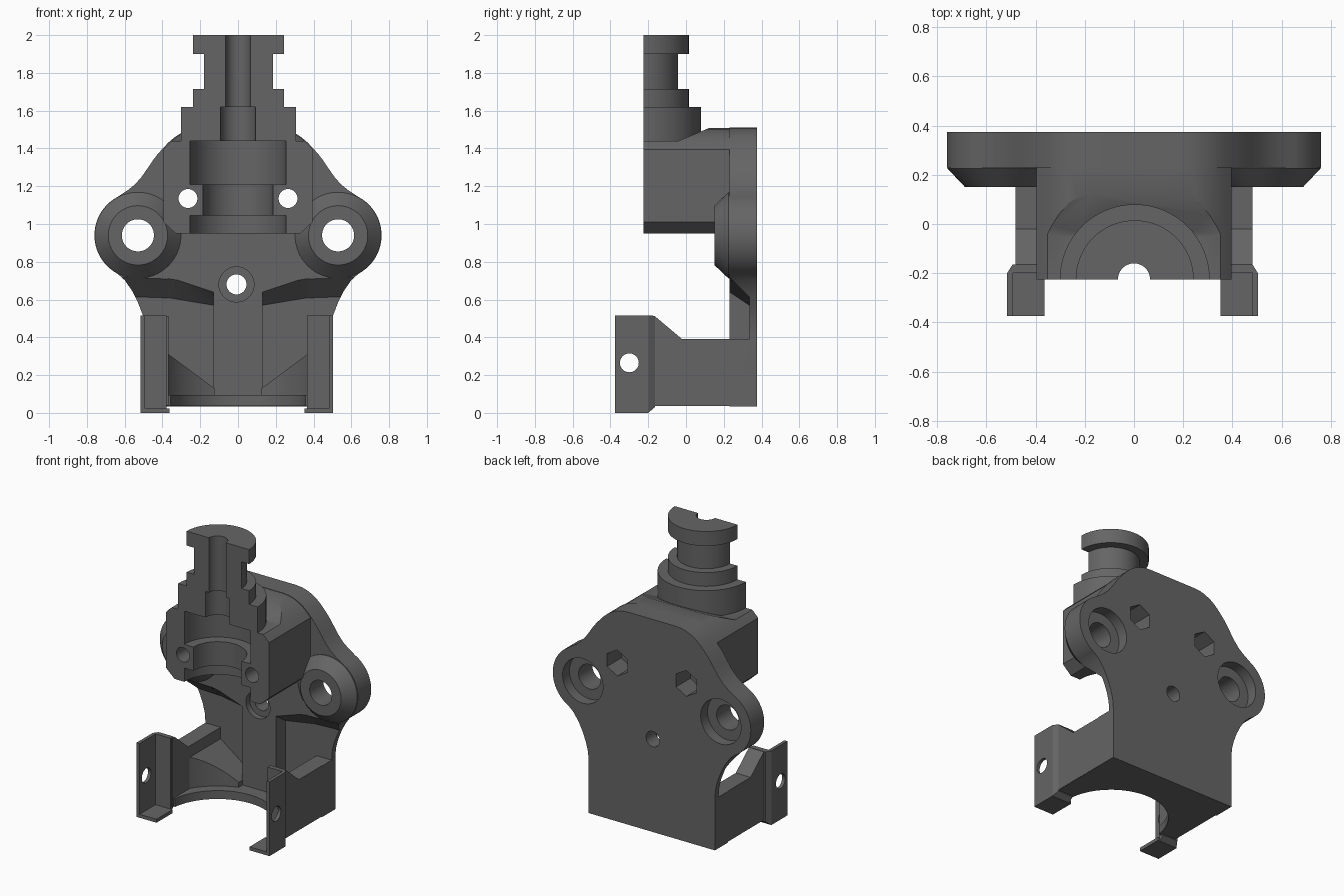
import bpy, bmesh, math
from mathutils import Vector

if "Cube" in bpy.data.objects:
    bpy.data.objects.remove(bpy.data.objects["Cube"])

grey = bpy.data.materials.new("dark_grey")
grey.diffuse_color = (0.13, 0.13, 0.13, 1)
grey.use_nodes = True
grey.node_tree.nodes["Principled BSDF"].inputs["Base Color"].default_value = grey.diffuse_color
AXIS_Y = -0.225          # centre line of the vertical bore


def finish(name, bm):
    bmesh.ops.recalc_face_normals(bm, faces=bm.faces[:])
    me = bpy.data.meshes.new(name)
    bm.to_mesh(me)
    bm.free()
    me.materials.append(grey)
    ob = bpy.data.objects.new(name, me)
    bpy.context.collection.objects.link(ob)
    return ob


def prism(name, pts, a, b, axis='y'):
    """Extrude a profile: (x, z) along y, or (y, z) along x."""
    bm = bmesh.new()
    put = (lambda p, t: (p[0], t, p[1])) if axis == 'y' else (lambda p, t: (t, p[0], p[1]))
    lo = [bm.verts.new(put(p, a)) for p in pts]
    hi = [bm.verts.new(put(p, b)) for p in pts]
    bm.faces.new(lo)
    bm.faces.new(hi[::-1])
    n = len(pts)
    for i in range(n):
        j = (i + 1) % n
        bm.faces.new((lo[i], hi[i], hi[j], lo[j]))
    return finish(name, bm)


def box(name, x0, x1, y0, y1, z0, z1):
    return prism(name, [(x0, z0), (x1, z0), (x1, z1), (x0, z1)], y0, y1)


def hull(name, pts):
    bm = bmesh.new()
    for p in pts:
        bm.verts.new(p)
    bmesh.ops.convex_hull(bm, input=bm.verts[:])
    return finish(name, bm)


def lathe(name, prof, centre, axis='z', n=64, turn=0.0):
    """Solid of revolution from (radius, position) steps."""
    bm = bmesh.new()
    rings = []
    for r, t in prof:
        ring = []
        for i in range(n):
            a = turn + 2 * math.pi * i / n
            u, v = r * math.cos(a), r * math.sin(a)
            p = {'z': (u, v, t), 'y': (u, t, v), 'x': (t, u, v)}[axis]
            ring.append(bm.verts.new(Vector(p) + Vector(centre)))
        rings.append(ring)
    for A, B in zip(rings, rings[1:]):
        for i in range(n):
            j = (i + 1) % n
            bm.faces.new((A[i], A[j], B[j], B[i]))
    bm.faces.new(rings[0][::-1])
    bm.faces.new(rings[-1])
    return finish(name, bm)


def combine(base, other, op):
    m = base.modifiers.new("combine", 'BOOLEAN')
    m.object, m.operation, m.solver = other, op, 'EXACT'
    bpy.context.view_layer.objects.active = base
    bpy.ops.object.modifier_apply(modifier=m.name)
    bpy.data.objects.remove(other)


def add(other):
    combine(body, other, 'UNION')


def cut(other):
    combine(body, other, 'DIFFERENCE')


def both(pts):
    """Close a right-hand outline with its mirror image."""
    return pts + [(-x, z) for x, z in reversed(pts)]


# Back plate with two round ears
ear = [(0.53 + 0.23 * math.cos(math.radians(a)), 0.94 + 0.23 * math.sin(math.radians(a)))
       for a in range(-62, 63, 4)]
shoulder = [(0.40, 1.398), (0.37, 1.43), (0.34, 1.456), (0.31, 1.476), (0.27, 1.495),
            (0.23, 1.506), (0.18, 1.51)]
side = [(0.485, 0.035), (0.485, 0.40), (0.49, 0.46), (0.505, 0.52), (0.53, 0.585),
        (0.56, 0.645), (0.6, 0.703)]
neck = [(0.585, 1.178), (0.545, 1.21), (0.51, 1.25), (0.48, 1.293), (0.45, 1.338), (0.425, 1.37)]
body = prism("bracket_body", both(side + ear + neck + shoulder), 0.23, 0.375)

# Pockets either side of the centre rib
for s in (1, -1):
    cut(hull("pocket_top", [(s * x, y, z) for x, y, z in (
        (0.13, 0.1, 0.3), (0.37, 0.1, 0.3), (0.37, 0.335, 0.3), (0.13, 0.335, 0.3),
        (0.13, 0.2, 0.66), (0.37, 0.2, 0.74), (0.37, 0.335, 0.61), (0.13, 0.335, 0.57),
        (0.13, 0.1, 0.66), (0.37, 0.1, 0.74))]))
    cut(hull("pocket_side", [(s * x, y, z) for x, y, z in (
        (0.36, 0.1, 0.39), (0.7, 0.1, 0.39), (0.7, 0.335, 0.39), (0.36, 0.335, 0.39),
        (0.36, 0.2, 0.737), (0.7, 0.2, 0.75), (0.7, 0.335, 0.62), (0.36, 0.335, 0.608),
        (0.36, 0.1, 0.737), (0.7, 0.1, 0.75))]))
    a, b = sorted((s * 0.13, s * 0.37))
    cut(box("pocket_low", a, b, 0.1, 0.335, 0.09, 0.31))

# Bearing block with a sloped top
block = prism("bearing_block", both([(0.33, 0.95), (0.395, 1.01)] +
              [(x - 0.004, z - 0.003) for x, z in shoulder]), -0.3, 0.3)
combine(block, prism("slope", [(-0.5, 1.44), (-0.04, 1.44), (0.12, 1.507), (0.12, 1.7),
                               (-0.5, 1.7)], -0.6, 0.6, 'x'), 'DIFFERENCE')
add(block)

# Stepped tower
add(lathe("tower", [(0.305, 1.3), (0.305, 1.62), (0.24, 1.62), (0.24, 1.715), (0.182, 1.715),
                    (0.182, 1.9), (0.24, 1.9), (0.24, 2.0)], (0.003, AXIS_Y, 0)))

# Ear bosses
for s in (1, -1):
    add(lathe("ear_boss", [(0.157, 0.15), (0.228, 0.225), (0.228, 0.3)], (s * 0.53, 0, 0.94), 'y'))

# Bottom plate with a round opening
floor = box("bottom_plate", -0.48, 0.48, -0.18, 0.36, 0.037, 0.095)
combine(floor, lathe("opening", [(0.36, -0.1), (0.36, 0.3)], (0, AXIS_Y, 0)), 'DIFFERENCE')
add(floor)

for s in (1, -1):
    dx = -0.006

    def X(v):
        return s * v + dx

    # Corner gusset, hollowed by a round clearance
    gusset = prism("gusset", [(s * x, z) for x, z in (
        (0.38, 0.32), (0.125, 0.13), (0.125, 0.08), (0.38, 0.08))], -0.1, 0.35)
    combine(gusset, lathe("clearance", [(0.43, 0), (0.43, 0.5)], (0, AXIS_Y, 0)), 'DIFFERENCE')
    add(gusset)
    # Side arm
    add(prism("arm", [(-0.19, 0.039), (0.36, 0.039), (0.36, 0.39), (-0.02, 0.39),
                      (-0.165, 0.512), (-0.19, 0.512)], s * 0.368, s * 0.482, 'x'))
    # Clamp at the front of the arm: back wall, outer plate, shelf
    add(hull("clamp_wall", [(X(x), y, z) for x, y, z in (
        (0.372, -0.2, 0.0), (0.51, -0.2, 0.0), (0.372, -0.2, 0.515), (0.51, -0.2, 0.515),
        (0.372, -0.165, 0.03), (0.488, -0.165, 0.03),
        (0.372, -0.165, 0.514), (0.488, -0.165, 0.514))]))
    a, b = sorted((X(0.487), X(0.51)))
    add(box("clamp_plate", a, b, -0.375, -0.199, 0.0, 0.515))
    a, b = sorted((X(0.357), X(0.509)))
    add(box("clamp_shelf", a, b, -0.375, -0.199, 0.0, 0.024))
    cut(lathe("clamp_hole", [(0.05, -0.1), (0.05, 0.1)], (s * 0.5, -0.3, 0.265), 'x', 32))
    # Ear hole with rear counterbore
    cut(lathe("ear_hole", [(0.085, 0.0), (0.085, 0.3), (0.155, 0.3), (0.155, 0.5)],
              (s * 0.53, 0, 0.94), 'y', 48))
    # Screw hole with hexagonal nut pocket
    cut(lathe("screw_hole", [(0.05, -0.5), (0.05, 0.3)], (s * 0.265, 0, 1.135), 'y', 32))
    cut(lathe("nut_pocket", [(0.09, 0.22), (0.09, 0.5)], (s * 0.265, 0, 1.135), 'y', 6, math.pi / 6))

# Stepped vertical bore, then the open front half
cut(lathe("bore", [(0.255, 0.9), (0.255, 1.045), (0.185, 1.045), (0.185, 1.21), (0.255, 1.21),
                   (0.255, 1.44), (0.093, 1.44), (0.093, 1.62), (0.065, 1.62), (0.065, 2.1)],
          (0.0, AXIS_Y, 0)))
cut(box("front_half", -1, 1, -1, AXIS_Y, 0.8, 2.2))

# Countersunk centre hole
cut(lathe("centre_hole", [(0.093, 0.1), (0.093, 0.27), (0.053, 0.27), (0.053, 0.5)],
          (-0.008, 0, 0.68), 'y', 32))

bpy.ops.object.select_all(action='DESELECT')
body.select_set(True)
bpy.context.view_layer.objects.active = body
bpy.ops.object.shade_smooth_by_angle(angle=math.radians(25))
